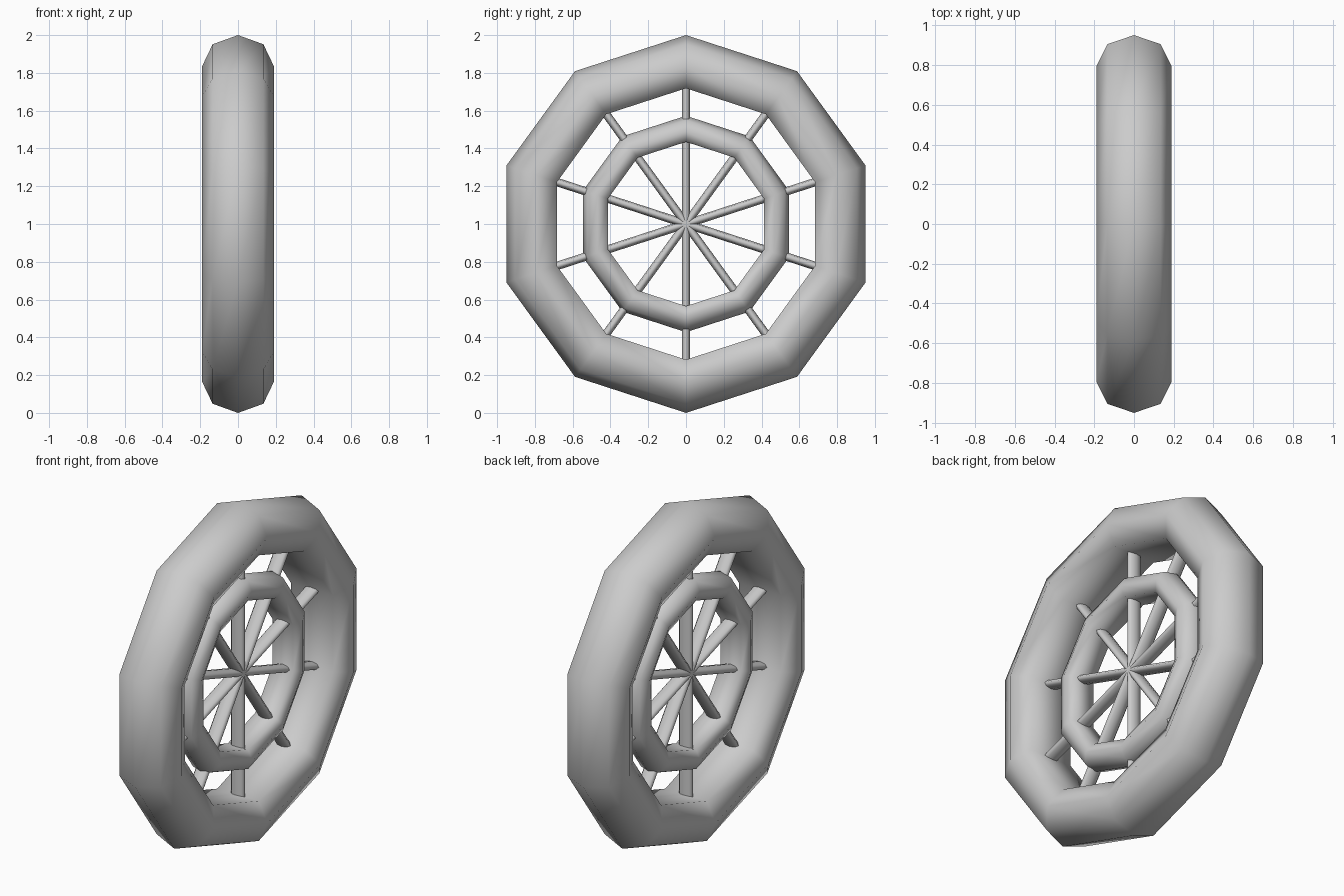
import bpy
import bmesh
from math import sin, cos, pi

if "Cube" in bpy.data.objects:
    bpy.data.objects.remove(bpy.data.objects["Cube"])

SIDES = 10
HUB_Z = 1.0


def finish(name, bm):
    bmesh.ops.recalc_face_normals(bm, faces=bm.faces)
    me = bpy.data.meshes.new(name)
    bm.to_mesh(me)
    bm.free()
    ob = bpy.data.objects.new(name, me)
    bpy.context.collection.objects.link(ob)
    ob.location.z = HUB_Z
    for p in me.polygons:
        p.use_smooth = True
    return ob


def ring(name, radius, thick, half_width):
    """Ten-sided ring: octagonal section with a flat inner face."""
    section = [(half_width * sin(k * pi / 4), radius + thick * cos(k * pi / 4))
               for k in range(-3, 4)]
    bm = bmesh.new()
    loops = []
    for i in range(SIDES):
        a = 2 * pi * i / SIDES
        loops.append([bm.verts.new((x, r * sin(a), r * cos(a))) for x, r in section])
    n = len(section)
    for i in range(SIDES):
        p, q = loops[i], loops[(i + 1) % SIDES]
        for j in range(n):
            k = (j + 1) % n
            bm.faces.new((p[j], p[k], q[k], q[j]))
    return finish(name, bm)


def spoke(name, angle, half_length, half_x, half_t):
    """Straight bar through the hub, flattened octagonal section."""
    bm = bmesh.new()
    ends = []
    for h in (-half_length, half_length):
        loop = []
        for k in range(8):
            x, t = half_x * cos(k * pi / 4), half_t * sin(k * pi / 4)
            loop.append(bm.verts.new((x, t * cos(angle) + h * sin(angle),
                                      -t * sin(angle) + h * cos(angle))))
        ends.append(loop)
    for k in range(8):
        m = (k + 1) % 8
        bm.faces.new((ends[0][k], ends[0][m], ends[1][m], ends[1][k]))
    bm.faces.new(ends[0])
    bm.faces.new(ends[1])
    ob = finish(name, bm)
    for p in ob.data.polygons:
        p.use_smooth = len(p.vertices) == 4
    return ob


# Rim and inner hoop
ring("outer_rim", 0.835, 0.165, 0.19)
ring("inner_hoop", 0.492, 0.081, 0.093)

# Five bars make ten spokes, pointing at the rim corners
for i in range(5):
    spoke(f"spoke_{i + 1}", i * pi / 5, 0.74, 0.045, 0.022)
